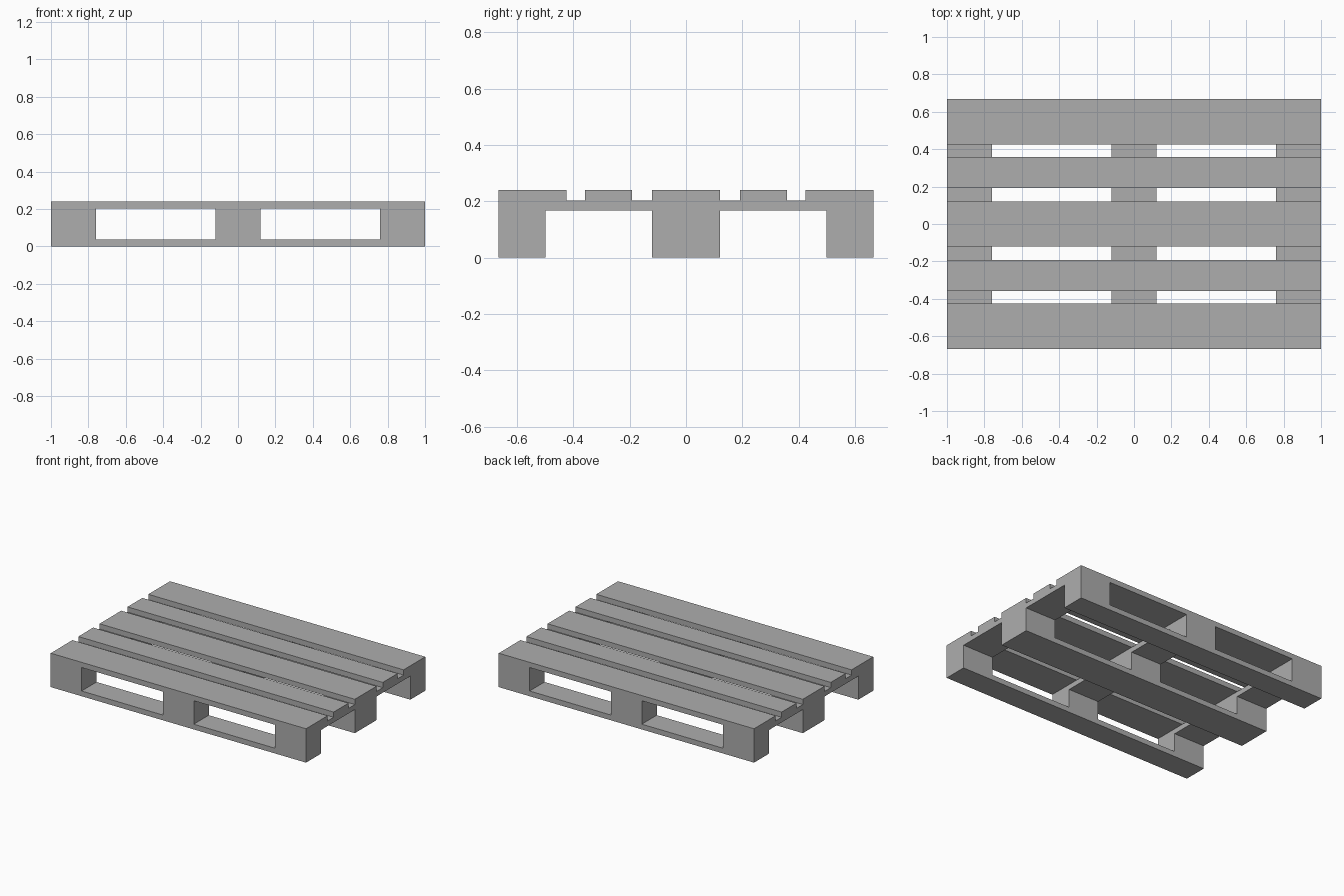
import bpy, bmesh

if "Cube" in bpy.data.objects:
    bpy.data.objects.remove(bpy.data.objects["Cube"])

# Board and block sizes
HX, HY = 1.0, 0.667
MID = 0.121                     # half width of the middle board and block
Z_BASE, Z_BLOCK, Z_CROSS, Z_TOP = 0.037, 0.167, 0.203, 0.24

x_rows = [(-HX, -0.758), (-MID, MID), (0.758, HX)]
skid_rows = [(-HY, -0.5), (-MID, MID), (0.5, HY)]
deck_rows = [(-HY, -0.425), (-0.358, -0.192), (-MID, MID), (0.192, 0.358), (0.425, HY)]

# Parts as (x range, y range, z range)
base_boards = [((-HX, HX), y, (0, Z_BASE)) for y in skid_rows]
blocks = [(x, y, (Z_BASE, Z_BLOCK)) for x in x_rows for y in skid_rows]
cross_boards = [(x, (-HY, HY), (Z_BLOCK, Z_CROSS)) for x in x_rows]
deck_boards = [((-HX, HX), y, (Z_CROSS, Z_TOP)) for y in deck_rows]


def joined_boxes(name, boxes, material):
    """Weld touching boxes into one shell with no inner faces."""
    cuts = [sorted({v for b in boxes for v in b[a]}) for a in range(3)]
    filled = set()
    for b in boxes:
        r = [range(cuts[a].index(b[a][0]), cuts[a].index(b[a][1])) for a in range(3)]
        filled.update((i, j, k) for i in r[0] for j in r[1] for k in r[2])

    bm = bmesh.new()
    verts = {}

    def vert(key):
        if key not in verts:
            verts[key] = bm.verts.new([cuts[a][key[a]] for a in range(3)])
        return verts[key]

    for cell in sorted(filled):
        for a in range(3):
            u, v = (a + 1) % 3, (a + 2) % 3
            for side in (0, 1):
                near = list(cell)
                near[a] += 2 * side - 1
                if tuple(near) in filled:
                    continue
                ring = []
                for du, dv in ((0, 0), (1, 0), (1, 1), (0, 1)):
                    key = list(cell)
                    key[a] += side
                    key[u] += du
                    key[v] += dv
                    ring.append(vert(tuple(key)))
                bm.faces.new(ring if side else ring[::-1])

    mesh = bpy.data.meshes.new(name)
    bm.to_mesh(mesh)
    bm.free()
    mesh.materials.append(material)
    obj = bpy.data.objects.new(name, mesh)
    bpy.context.collection.objects.link(obj)
    return obj


grey = bpy.data.materials.new("plain grey")
grey.diffuse_color = (0.42, 0.42, 0.42, 1)
grey.use_nodes = True
grey.node_tree.nodes["Principled BSDF"].inputs["Base Color"].default_value = grey.diffuse_color

joined_boxes("pallet", base_boards + blocks + cross_boards + deck_boards, grey)
